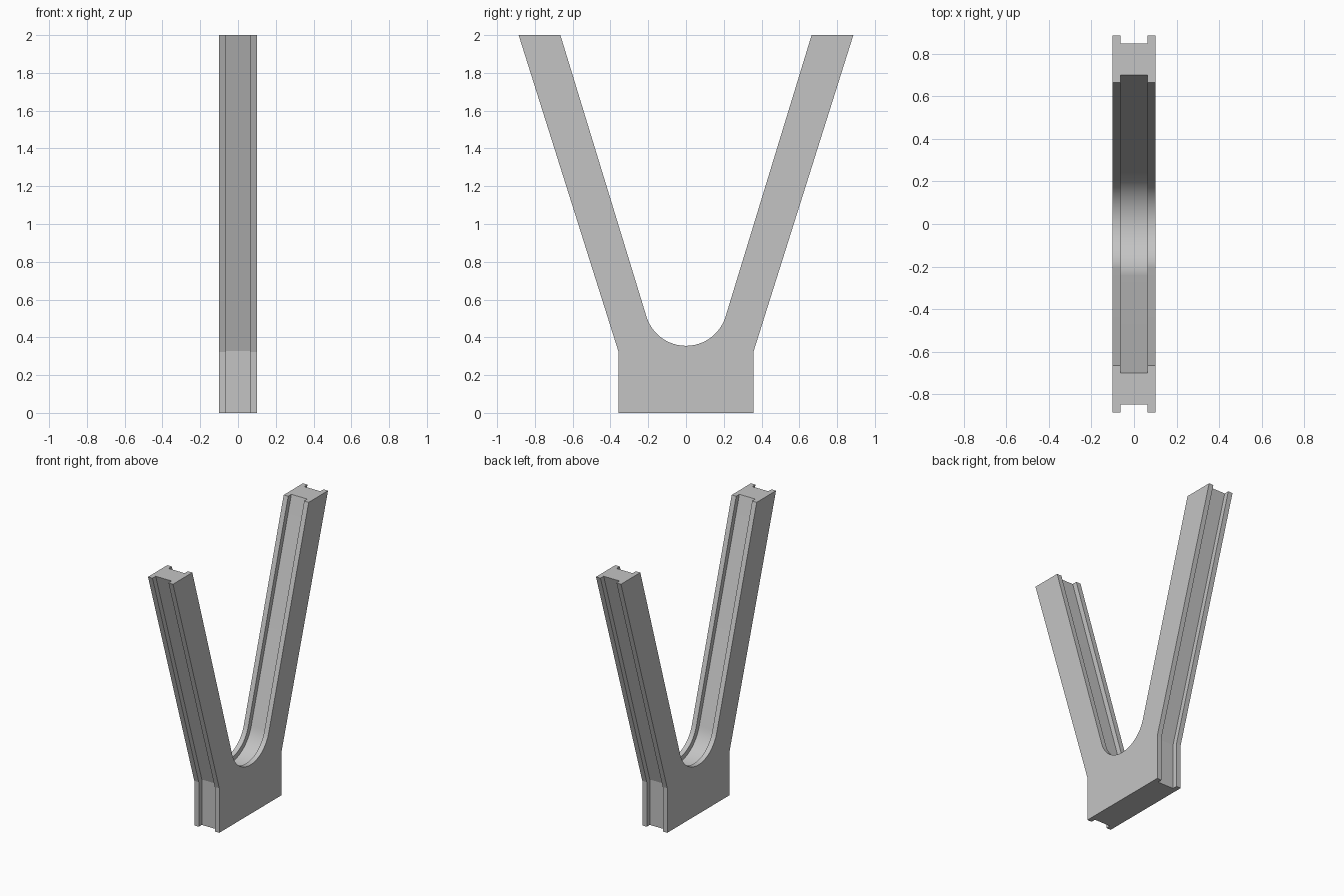
import bpy, bmesh, math

cube = bpy.data.objects.get("Cube")
if cube:
    bpy.data.objects.remove(cube, do_unlink=True)

HEIGHT = 2.0
HALF_WIDTH, CORE_HALF = 0.1, 0.064   # overall and between the flanges
GROOVE = 0.035                       # groove depth along the edges
BASE_Y, BASE_Z = 0.357, 0.323        # corner where base meets leg
TOP_OUT, TOP_IN = 0.886, 0.665       # leg edges at the top
RADIUS, CURVE_Z = 0.219, 0.355       # rounded crotch of the fork
STEPS = 24

gray = bpy.data.materials.new("plain_gray")
gray.use_nodes = True
gray.diffuse_color = (0.55, 0.55, 0.55, 1)
gray.node_tree.nodes["Principled BSDF"].inputs["Base Color"].default_value = (0.55, 0.55, 0.55, 1)


def fork_outline(inset):
    """Fork profile in y and z, with its side edges moved inward by inset."""
    lean_out = math.atan2(TOP_OUT - BASE_Y, HEIGHT - BASE_Z)
    center = CURVE_Z + RADIUS
    # Angle of the inner edge, tangent to the crotch arc
    dz = HEIGHT - center
    lean_in = math.atan2(TOP_IN, dz) - math.asin(RADIUS / math.hypot(TOP_IN, dz))
    right = [(BASE_Y - inset, 0),
             (BASE_Y - inset, BASE_Z + inset * math.tan(lean_out / 2)),
             (TOP_OUT - inset / math.cos(lean_out), HEIGHT),
             (TOP_IN + inset / math.cos(lean_in), HEIGHT)]
    r = RADIUS + inset
    arc = []
    for i in range(STEPS + 1):
        a = -lean_in - (math.pi - 2 * lean_in) * i / STEPS
        arc.append((r * math.cos(a), center + r * math.sin(a)))
    return right + arc + [(-y, z) for y, z in reversed(right)]


# Sweep of flange, core, flange gives an I-shaped section
bm = bmesh.new()
sections = [(-HALF_WIDTH, 0), (-CORE_HALF, 0), (-CORE_HALF, GROOVE),
            (CORE_HALF, GROOVE), (CORE_HALF, 0), (HALF_WIDTH, 0)]
rings = [[bm.verts.new((x, y, z)) for y, z in fork_outline(inset)]
         for x, inset in sections]
for a, b in zip(rings, rings[1:]):
    for i in range(len(a)):
        j = (i + 1) % len(a)
        same_x = abs(a[i].co.x - b[i].co.x) < 1e-6
        flat_end = abs(a[i].co.z - a[j].co.z) < 1e-6 and (a[i].co.z < 0.01 or a[i].co.z > 1.99)
        if not (same_x and flat_end):
            bm.faces.new((a[i], a[j], b[j], b[i]))
bm.faces.new(list(reversed(rings[0])))
bm.faces.new(rings[-1])
bmesh.ops.recalc_face_normals(bm, faces=bm.faces[:])

mesh = bpy.data.meshes.new("grooved_fork")
bm.to_mesh(mesh)
bm.free()
mesh.materials.append(gray)
fork = bpy.data.objects.new("grooved_fork", mesh)
bpy.context.collection.objects.link(fork)

# Smooth crotch, sharp edges elsewhere
bpy.ops.object.select_all(action='DESELECT')
fork.select_set(True)
bpy.context.view_layer.objects.active = fork
bpy.ops.object.shade_smooth_by_angle(angle=math.radians(12))
